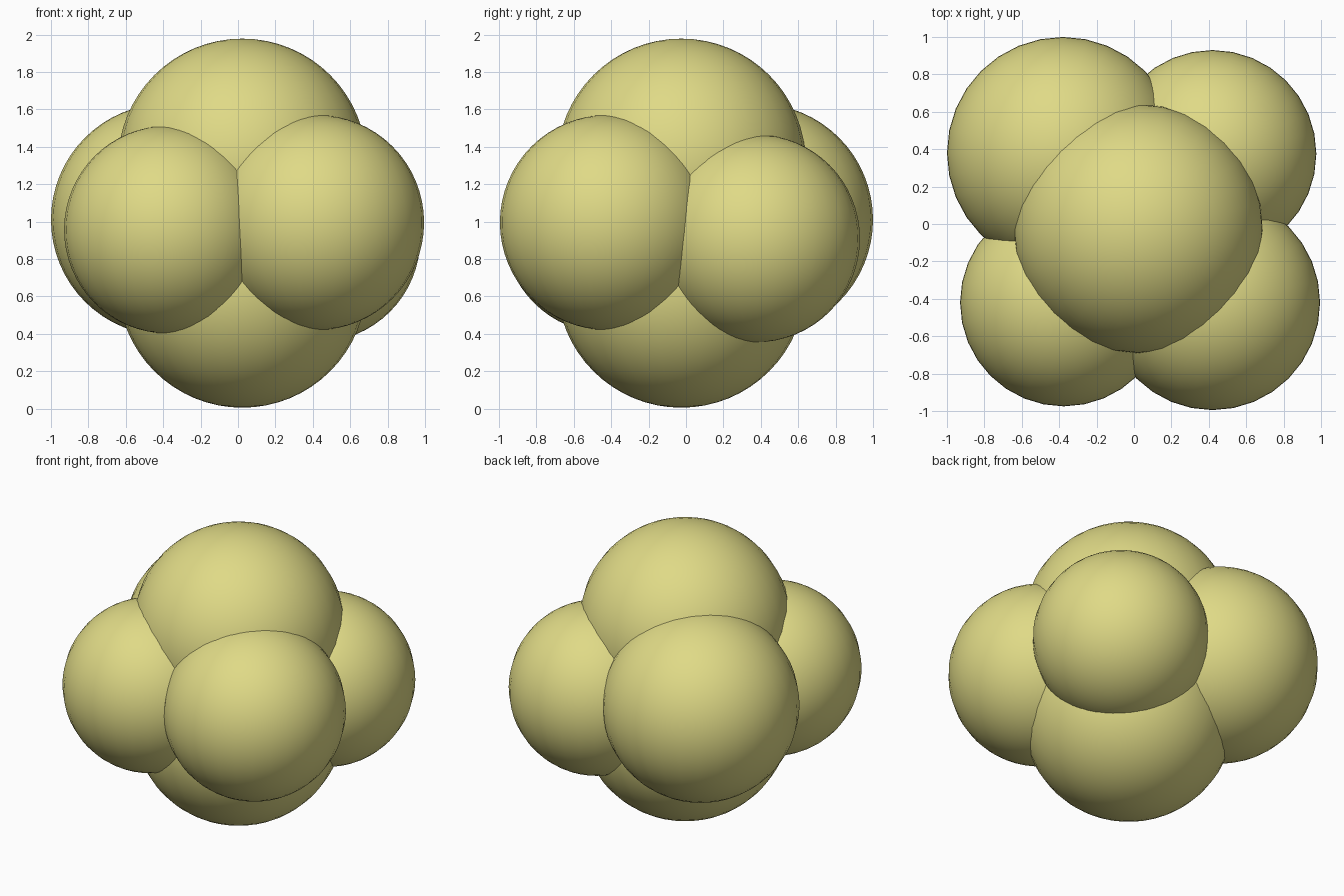
import bpy

if "Cube" in bpy.data.objects:
    bpy.data.objects.remove(bpy.data.objects["Cube"])

# Shared pale yellow material
mat = bpy.data.materials.new("pale_yellow")
mat.diffuse_color = (0.74, 0.70, 0.24, 1.0)
mat.use_nodes = True
mat.node_tree.nodes["Principled BSDF"].inputs["Base Color"].default_value = mat.diffuse_color


def ball(name, center, radius):
    bpy.ops.mesh.primitive_uv_sphere_add(
        segments=32, ring_count=32, radius=radius, location=center)
    obj = bpy.context.object
    obj.name = name
    obj.data.materials.append(mat)
    bpy.ops.object.shade_smooth()


# Large balls on the vertical axis
ball("top_ball", (0.023, -0.025, 1.313), 0.665)
ball("bottom_ball", (0.023, -0.025, 0.67), 0.665)

# Ring of four slightly different balls around the middle
ball("back_left_ball", (-0.38, 0.38, 1.01), 0.62)
ball("back_right_ball", (0.42, 0.375, 0.91), 0.555)
ball("front_left_ball", (-0.375, -0.42, 0.957), 0.555)
ball("front_right_ball", (0.42, -0.42, 0.995), 0.575)
